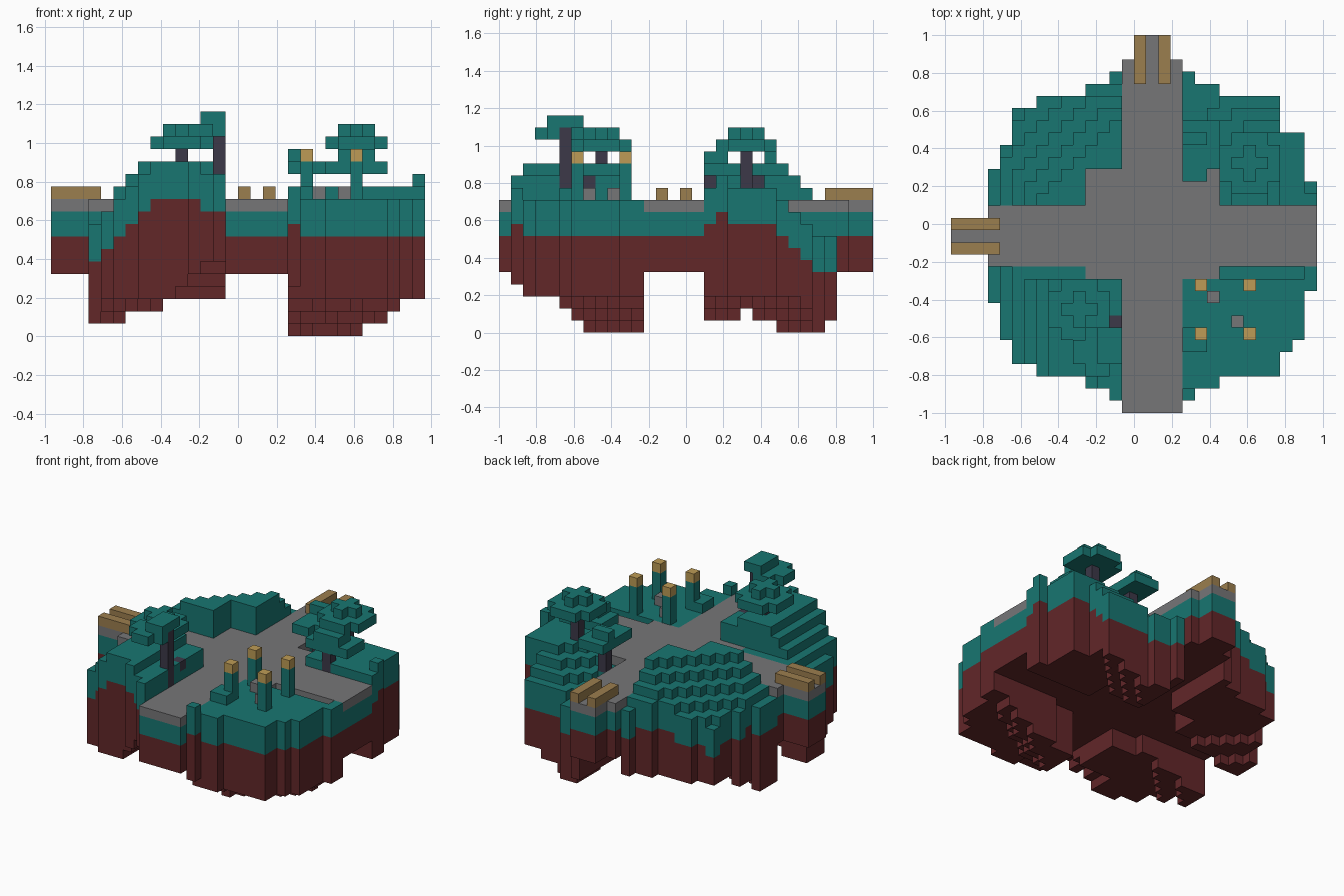
import bpy

if "Cube" in bpy.data.objects:
    bpy.data.objects.remove(bpy.data.objects["Cube"], do_unlink=True)

U = 2 / 31            # edge of one block
cells = {}            # (column, row, level) -> part name


def box(part, x0, x1, y0, y1, z0, z1):
    for i in range(x0, x1):
        for j in range(y0, y1):
            for k in range(z0, z1):
                cells[i, j, k] = part


def material(name, r, g, b):
    m = bpy.data.materials.new(name)
    m.use_nodes = True
    m.diffuse_color = (r, g, b, 1)
    m.node_tree.nodes["Principled BSDF"].inputs["Base Color"].default_value = (r, g, b, 1)
    return m


# Island outline: outer row for each column of the west and east halves
west, east = range(3, 14), range(19, 30)
outline = {
    "north_west": dict(zip(west, (20, 22, 25, 25, 26, 26, 26, 26, 27, 27, 28))),
    "north_east": dict(zip(east, (28, 27, 27, 26, 26, 26, 26, 26, 23, 23, 19))),
    "south_west": dict(zip(west, (9, 6, 4, 4, 3, 3, 3, 3, 2, 2, 1))),
    "south_east": dict(zip(east, (1, 2, 2, 3, 3, 3, 3, 3, 5, 6, 10))),
}


def top_level(quarter, x, y):
    if quarter == "north_west":
        return min(14, x + 7, 37 - y, (x - y + 38) // 2)
    if quarter == "north_east":
        if y == 18 and x > 28:
            return 13
        return min(12, max(34 - y, 8), max((x - y + 21) // 2, 8))
    if quarter == "south_west":
        return min(13 if x > 11 else 14, x + 6, y + 12, x - y + 17, 11 if y == 11 else 14)
    if y == 11 and 21 < x < 29:
        return 10
    return 12 if (x < 21 and 5 <= y < 7) or y == 1 else 11


def bottom_level(quarter, x, y):
    if quarter == "north_west":
        return min(3, 1 + (x + y - 20) // 3)
    if quarter == "south_west":
        return max(min(3, 1 + (x - y + 8) // 3), min(x - 6, 9 - y, 6))
    if quarter == "south_east":
        reach = x - 19 + 1.45 * (11 - y)
        return 4 if y == 1 else min(3, max(0, int(reach - 4) // 2, x - 25))
    return min(3, max(0, x - 25, (24 - y) // 2, (x - y + 4) // 2, 1 if x == 19 else 0))


# Four hilly quarters: soil below, a three-block turf layer above
for quarter, rows in outline.items():
    for x, limit in rows.items():
        for y in range(17, limit) if "north" in quarter else range(limit, 12):
            top = top_level(quarter, x, y)
            box("soil", x, x + 1, y, y + 1, bottom_level(quarter, x, y), top - 3)
            box("turf", x, x + 1, y, y + 1, top - 3, top)

# Central plaza cut into the hills, as thick as the roads
for x in range(11, 22):
    for y in range(11, 20):
        for k in range(18):
            cells.pop((x, y, k), None)
        box("soil", x, x + 1, y, y + 1, 5, 8)
        box("turf", x, x + 1, y, y + 1, 8, 10)
        box("path", x, x + 1, y, y + 1, 10, 11)

# Crossing roads with narrow bridge heads
for x0, x1, y0, y1 in ((14, 19, 0, 29), (15, 18, 29, 31), (3, 30, 12, 17), (0, 3, 13, 16)):
    box("soil", x0, x1, y0, y1, 5, 8)
    box("turf", x0, x1, y0, y1, 8, 10)
    box("path", x0, x1, y0, y1, 10, 11)

# Bridge rails
for s in (0, 2):
    box("rails", 15 + s, 16 + s, 27, 31, 11, 12)
    box("rails", 0, 4, 13 + s, 14 + s, 11, 12)

# Four pillars with bright caps, and two stones between them
for x in (20, 24):
    for y in (6, 10):
        box("pillars", x, x + 1, y, y + 1, 11, 14)
        box("pillar_caps", x, x + 1, y, y + 1, 14, 15)
box("stones", 21, 22, 9, 10, 11, 12)
box("stones", 23, 24, 7, 8, 11, 12)


def canopy(x0, x1, y0, y1, z):
    # One leaf layer with clipped corners
    for x in range(x0, x1):
        for y in range(y0, y1):
            if not (x in (x0, x1 - 1) and y in (y0, y1 - 1)):
                box("foliage", x, x + 1, y, y + 1, z, z + 1)


# South-west trees
canopy(10, 14, 3, 7, 16)
box("foliage", 12, 14, 4, 7, 17, 18)
canopy(8, 13, 6, 11, 15)
canopy(9, 12, 7, 10, 16)
box("trunks", 13, 14, 5, 6, 11, 17)
box("trunks", 10, 11, 8, 9, 13, 15)
box("trunks", 13, 14, 7, 8, 12, 13)

# North-east tall tree
canopy(22, 27, 18, 23, 15)
canopy(23, 26, 19, 22, 16)
box("trunks", 24, 25, 20, 21, 11, 15)

# North-east low tree beside the plaza
box("foliage", 19, 22, 20, 24, 13, 14)
box("foliage", 19, 21, 19, 20, 13, 14)
box("foliage", 19, 21, 22, 23, 14, 15)
box("trunks", 20, 21, 21, 22, 10, 13)

# North-east low tree beside the road
box("foliage", 22, 27, 17, 20, 13, 14)
box("foliage", 23, 26, 17, 19, 14, 15)
box("trunks", 24, 25, 17, 18, 11, 13)

# Outward directions: axis and sign
SIDES = [(axis, sign) for axis in range(3) for sign in (0, 1)]


def block_mesh(part, mat):
    # Only the faces open to the air are made
    verts, faces = {}, []
    for c, name in cells.items():
        if name != part:
            continue
        for axis, sign in SIDES:
            near = list(c)
            near[axis] += 2 * sign - 1
            if tuple(near) in cells:
                continue
            face = []
            for u, v in ((0, 0), (1, 0), (1, 1), (0, 1)):
                p = list(c)
                p[axis] += sign
                p[(axis + 1) % 3] += u
                p[(axis + 2) % 3] += v
                face.append(verts.setdefault(tuple(p), len(verts)))
            faces.append(face if sign else face[::-1])
    mesh = bpy.data.meshes.new(part)
    mesh.from_pydata([((x - 15) * U, (y - 15.5) * U, z * U) for x, y, z in verts], [], faces)
    mesh.materials.append(mat)
    mesh.update()
    bpy.context.collection.objects.link(bpy.data.objects.new(part, mesh))


green = material("teal_green", 0.009, 0.18, 0.165)
grey = material("stone_grey", 0.18, 0.18, 0.187)
parts = {
    "soil": material("dark_red_soil", 0.122, 0.02, 0.022),
    "turf": green, "foliage": green, "pillars": green,
    "path": grey, "stones": grey,
    "rails": material("brown_wood", 0.33, 0.21, 0.077),
    "pillar_caps": material("warm_gold", 0.51, 0.33, 0.092),
    "trunks": material("dark_bark", 0.045, 0.04, 0.065),
}
for part, mat in parts.items():
    block_mesh(part, mat)
